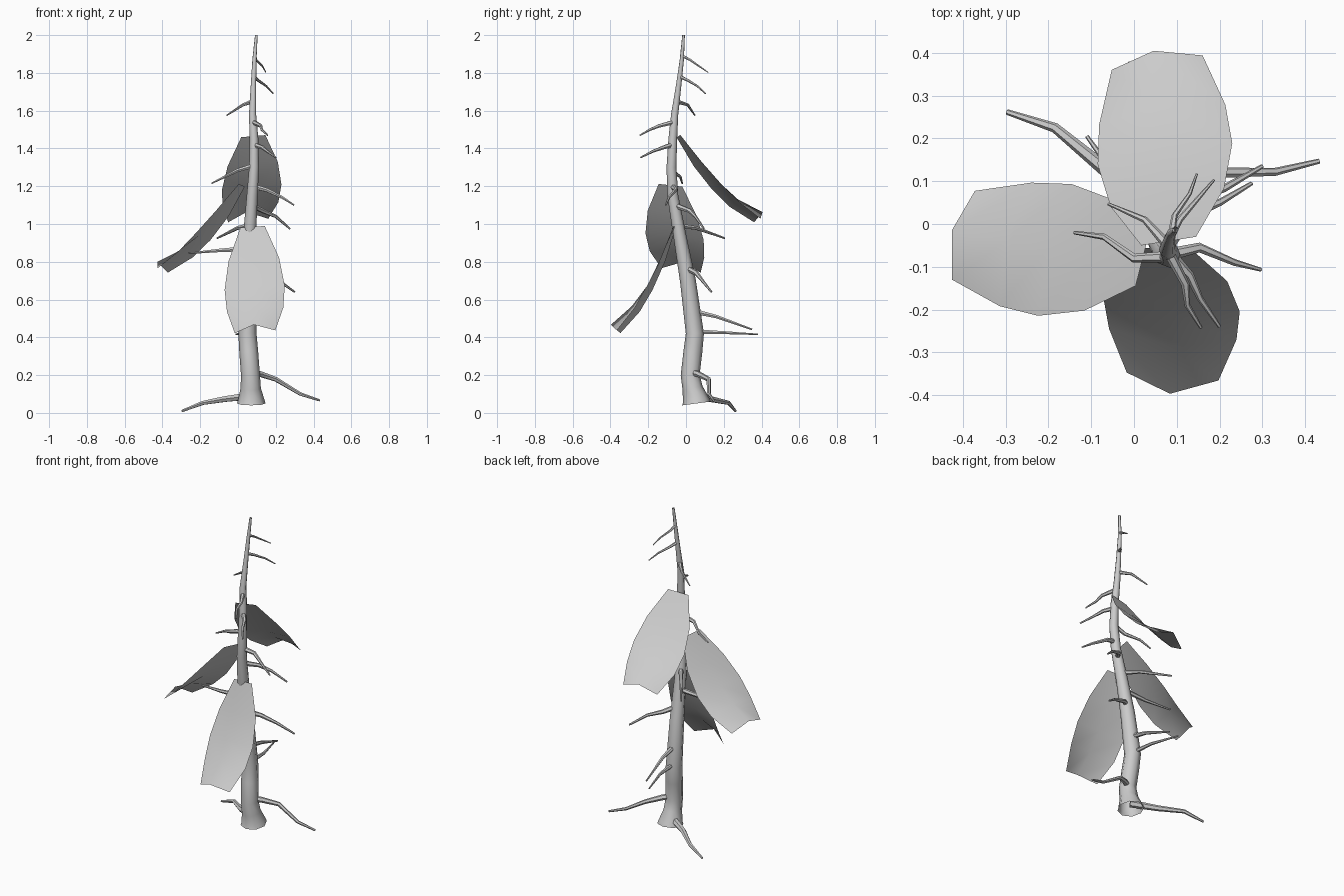
import bpy
import bmesh
from math import radians
from mathutils import Matrix, Vector

old = bpy.data.objects.get("Cube")
if old:
    bpy.data.objects.remove(old, do_unlink=True)

# One plain grey for the whole plant
grey = bpy.data.materials.new("plain grey")
grey.use_nodes = True
colour = (0.6, 0.6, 0.6, 1)
grey.diffuse_color = colour
grey.node_tree.nodes["Principled BSDF"].inputs["Base Color"].default_value = colour


def activate(obj):
    bpy.ops.object.select_all(action='DESELECT')
    obj.select_set(True)
    bpy.context.view_layer.objects.active = obj


def tapered_tube(name, points, radii, sides_level, capped):
    """Sweep a round section along a bent path and turn it into a mesh."""
    curve = bpy.data.curves.new(name, 'CURVE')
    curve.dimensions = '3D'
    curve.bevel_depth = 1
    curve.bevel_resolution = sides_level
    curve.use_fill_caps = capped
    spline = curve.splines.new('POLY')
    spline.points.add(len(points) - 1)
    for target, position, radius in zip(spline.points, points, radii):
        target.co = (*position, 1)
        target.radius = radius
    obj = bpy.data.objects.new(name, curve)
    bpy.context.collection.objects.link(obj)
    activate(obj)
    bpy.ops.object.convert(target='MESH')
    obj = bpy.context.object
    obj.data.materials.clear()
    obj.data.materials.append(grey)
    bpy.ops.object.shade_smooth_by_angle(angle=radians(50))


# Trunk: leaning path with a flared, level foot, as (x, y, z, radius)
trunk_path = [
    (.07, .055, .05, .076), (.07, .053, .065, .071), (.067, .035, .13, .054),
    (.066, .022, .2, .05), (.057, .036, .32, .05), (.05, .047, .42, .048),
    (.055, .01, .7, .042), (.062, -.035, .95, .034), (.075, -.07, 1.15, .029),
    (.085, -.077, 1.3, .026), (.085, -.07, 1.45, .023), (.077, -.06, 1.58, .019),
    (.082, -.038, 1.74, .014), (.087, -.022, 1.87, .011), (.097, -.013, 2, .007),
]
tapered_tube("trunk", [p[:3] for p in trunk_path], [p[3] for p in trunk_path], 2, False)


def trunk_centre(height):
    for low, high in zip(trunk_path, trunk_path[1:]):
        if low[2] <= height <= high[2]:
            blend = (height - low[2]) / (high[2] - low[2])
            return Vector(low[:3]).lerp(Vector(high[:3]), blend)


def branch(name, height, thickness, *points):
    """Grow a thin tapering branch out of the trunk at a height."""
    path = [trunk_centre(height), *points]
    last = len(path) - 1
    radii = [thickness * (1 - .7 * i / last) for i in range(last + 1)]
    tapered_tube(name, path, radii, 1, True)


# Roots and lower branches
branch("ground_root", .09, .022, (-.07, .13, .073), (-.185, .225, .053), (-.297, .262, .01))
branch("left_root", .215, .02, (.12, .065, .205), (.2, .12, .178), (.33, .122, .1), (.433, .147, .066))
branch("back_branch_low", .43, .014, (.04, .2, .425), (-.01, .38, .416))
branch("back_branch_high", .54, .016, (.05, .16, .51), (.03, .35, .442))
branch("left_branch_low", .77, .017, (.12, .055, .74), (.21, .083, .705), (.3, .135, .64))
branch("right_branch_low", .87, .016, (-.1, -.02, .86), (-.26, .01, .845))
branch("back_branch_middle", .99, .016, (0, .05, .98), (-.11, .205, .925))

# Middle branches
branch("left_branch_middle", 1.1, .016, (.13, .02, 1.07), (.2, .05, 1.04), (.275, .095, .975))
branch("left_branch_high", 1.2, .015, (.153, -.055, 1.18), (.235, -.09, 1.14), (.297, -.107, 1.1))
branch("right_branch_high", 1.31, .014, (0, -.08, 1.285), (-.07, -.03, 1.25), (-.14, -.02, 1.215))
branch("front_branch_low", 1.42, .014, (.13, -.12, 1.405), (.155, -.175, 1.385), (.2, -.24, 1.352))
branch("front_branch_high", 1.54, .013, (.12, -.14, 1.52), (.125, -.19, 1.5), (.157, -.243, 1.47))

# Crown twigs
branch("right_twig", 1.65, .012, (.025, .01, 1.63), (-.06, .047, 1.575))
branch("left_twig_low", 1.78, .01, (.107, .01, 1.76), (.15, .06, 1.73), (.187, .103, 1.69))
branch("left_twig_high", 1.89, .009, (.095, .02, 1.87), (.13, .07, 1.835), (.147, .117, 1.803))


# Leaf: three-column sheet folded along the midrib, rows as (outward, drop, half width)
leaf_rows = [(0, 0, .065), (.1, .145, .135), (.2, .265, .16), (.29, .355, .15), (.41, .438, .108)]


def leaf(name, base, yaw, pitch, roll, length):
    bm = bmesh.new()
    grid = []
    for row, (out, drop, half) in enumerate(leaf_rows):
        rib_out = .007 * row
        rib_up = .0028 * row ** 2
        grid.append([bm.verts.new((-half, -out, -drop)),
                     bm.verts.new((0, -out - rib_out, rib_up - drop)),
                     bm.verts.new((half, -out, -drop))])
    for near, far in zip(grid, grid[1:]):
        for side in range(2):
            bm.faces.new((near[side], far[side], far[side + 1], near[side + 1]))
    bm.transform(Matrix.Translation(base)
                 @ Matrix.Rotation(radians(yaw), 4, 'Z')
                 @ Matrix.Rotation(radians(pitch), 4, 'X')
                 @ Matrix.Rotation(radians(roll), 4, Vector((0, -1, -1)))
                 @ Matrix.Diagonal((1, length, length, 1)))
    mesh = bpy.data.meshes.new(name)
    bm.to_mesh(mesh)
    bm.free()
    mesh.materials.append(grey)
    obj = bpy.data.objects.new(name, mesh)
    bpy.context.collection.objects.link(obj)
    activate(obj)
    bpy.ops.object.shade_smooth_by_angle(angle=radians(60))


leaf("front_leaf", (.077, -.06, .985), 2, 15, 8, 1.05)
leaf("right_leaf", (.02, -.082, 1.205), -98, 0, 9, 1.03)
leaf("back_leaf", (.081, -.04, 1.465), 184, 0, -7, 1.02)
